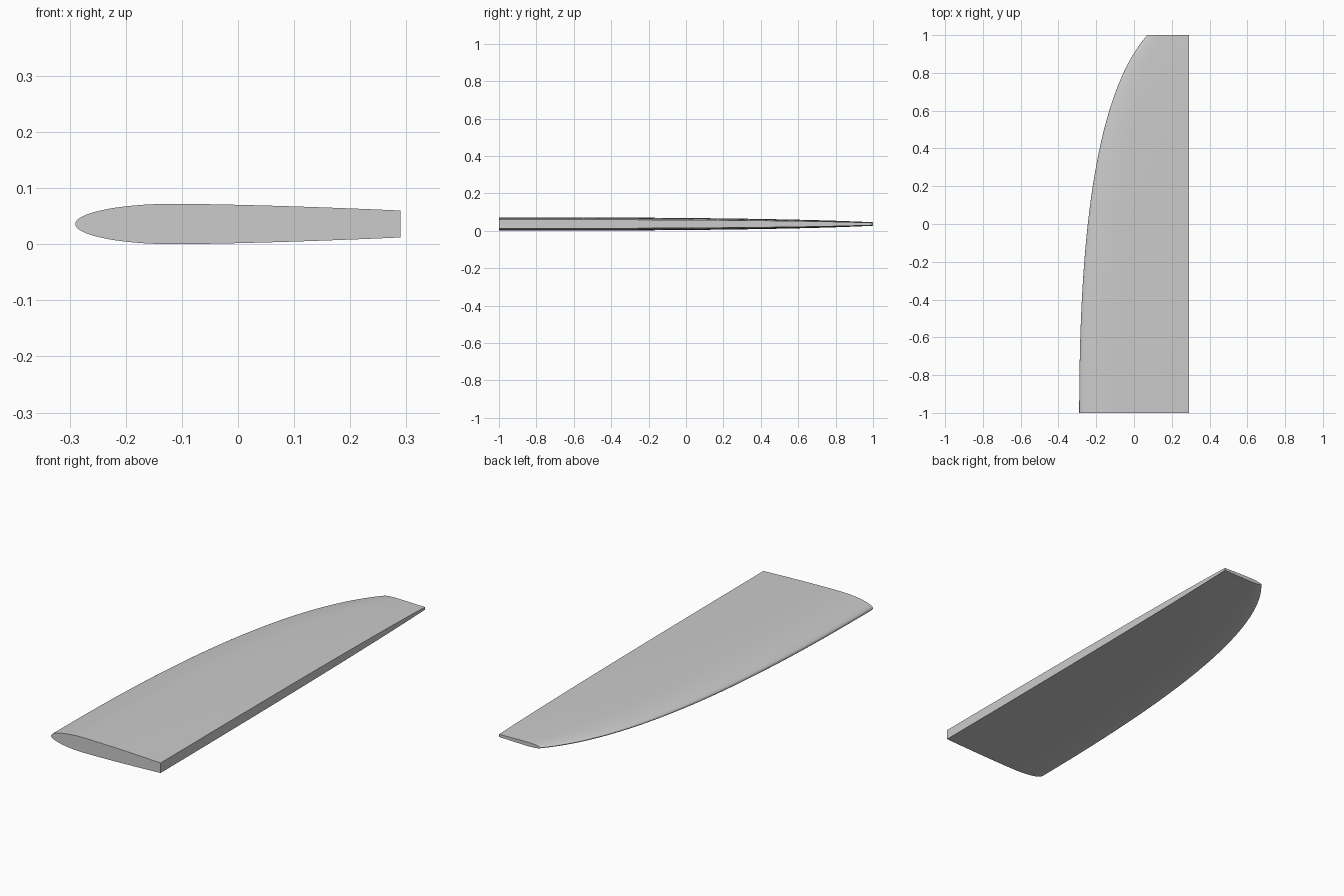
import bpy, bmesh, math
from mathutils import Vector
from mathutils.geometry import interpolate_bezier

cube = bpy.data.objects.get("Cube")
if cube:
    bpy.data.objects.remove(cube)

TRAILING_X = 0.29
MID_Z = 0.036
ROOT_CHORD = 0.58
NOSE = 0.30          # chord fraction of the elliptical nose
STATIONS = 40
STEPS = 28


def half_height(u):
    """Relative half thickness at chord fraction u."""
    if u < NOSE:
        return math.sqrt(1 - (1 - u / NOSE) ** 2)
    return 1 - 0.333 * ((u - NOSE) / (1 - NOSE)) ** 1.5


# Chord fractions, packed closer toward the rounded nose
fractions = [(i / STEPS) ** 2 for i in range(STEPS + 1)]
outline = ([(u, half_height(u)) for u in reversed(fractions)]
           + [(u, -half_height(u)) for u in fractions[1:]])

# Curved leading edge, running from root to tip
leading_edge = interpolate_bezier(
    Vector((-0.29, -1, 0)), Vector((-0.29, -0.2, 0)),
    Vector((-0.23, 0.66, 0)), Vector((0.07, 1, 0)), STATIONS)

# Loft the section along the span
bm = bmesh.new()
rings = []
for p in leading_edge:
    chord = TRAILING_X - p.x
    thick = MID_Z * (chord / ROOT_CHORD) ** 1.4
    rings.append([bm.verts.new((p.x + u * chord, p.y, MID_Z + h * thick))
                  for u, h in outline])
for a, b in zip(rings, rings[1:]):
    for i in range(len(a)):
        j = (i + 1) % len(a)
        bm.faces.new((a[i], a[j], b[j], b[i]))

# Flat root and tip caps
bm.faces.new(rings[0])
bm.faces.new(rings[-1])
bmesh.ops.recalc_face_normals(bm, faces=bm.faces)

mesh = bpy.data.meshes.new("wing_panel")
bm.to_mesh(mesh)
bm.free()
wing = bpy.data.objects.new("wing_panel", mesh)
bpy.context.collection.objects.link(wing)

# Plain grey finish
grey = bpy.data.materials.new("plain_grey")
grey.use_nodes = True
color = (0.6, 0.6, 0.6, 1)
grey.diffuse_color = color
grey.node_tree.nodes["Principled BSDF"].inputs["Base Color"].default_value = color
mesh.materials.append(grey)

# Smooth skin with crisp trailing and cap edges
bpy.ops.object.select_all(action='DESELECT')
wing.select_set(True)
bpy.context.view_layer.objects.active = wing
bpy.ops.object.shade_smooth_by_angle(angle=math.radians(30))
